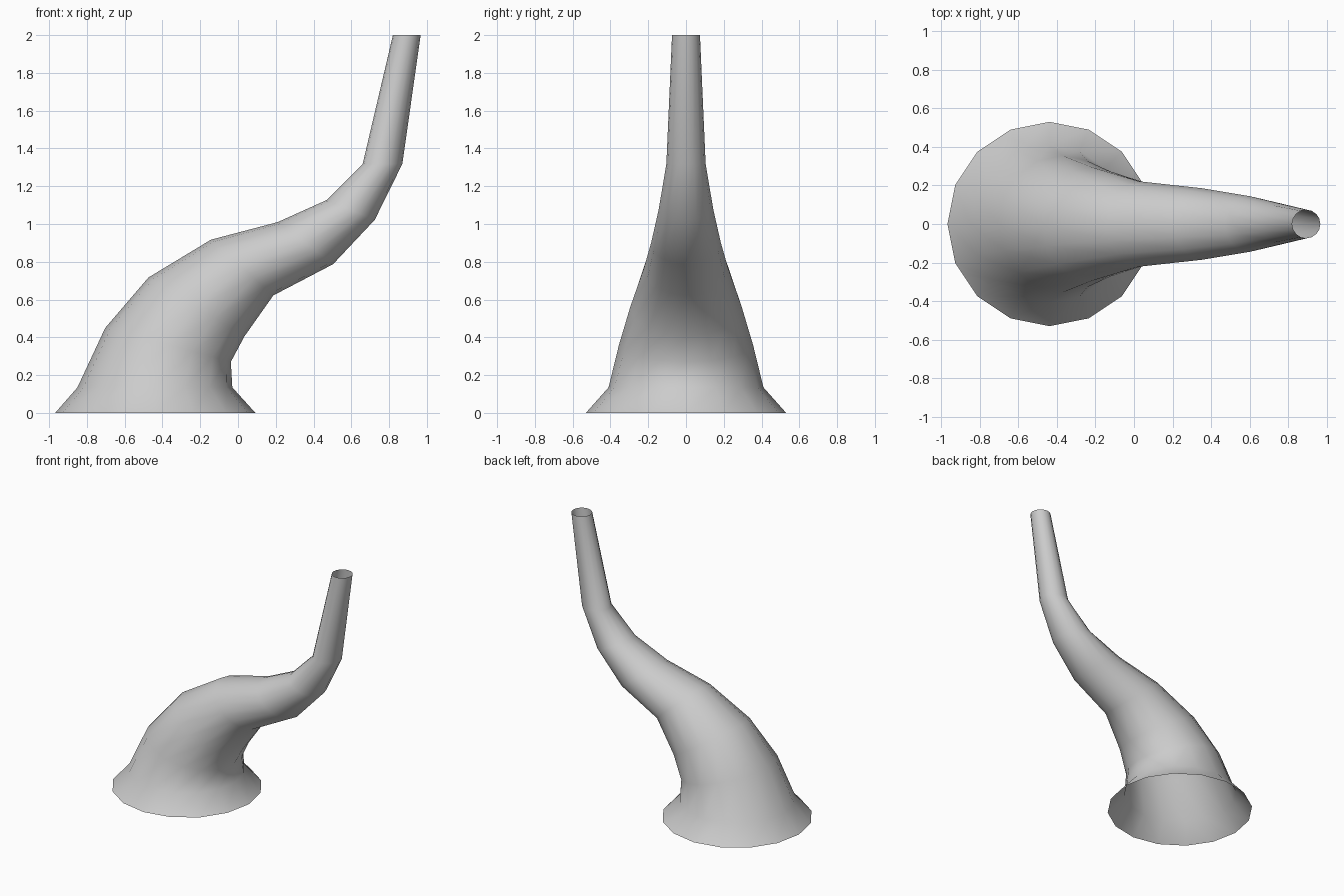
import bpy, bmesh
from math import sin, cos, tau

if "Cube" in bpy.data.objects:
    bpy.data.objects.remove(bpy.data.objects["Cube"])

SIDES = 16
# Each ring: outer-bend point (x, z), inner-bend point (x, z), half width in y
RINGS = [
    ((-0.968, 0.0), (0.092, 0.0), 0.53),
    ((-0.85, 0.135), (-0.03, 0.135), 0.41),
    ((-0.703, 0.45), (-0.038, 0.27), 0.355),
    ((-0.474, 0.717), (0.034, 0.405), 0.295),
    ((-0.143, 0.917), (0.187, 0.622), 0.222),
    ((0.21, 1.01), (0.503, 0.787), 0.185),
    ((0.47, 1.127), (0.724, 1.022), 0.145),
    ((0.66, 1.318), (0.87, 1.318), 0.104),
    ((0.82, 2.0), (0.967, 2.0), 0.074),
]

bm = bmesh.new()

# Circular cross-sections tilted along the bend
loops = []
for (ax, az), (bx, bz), w in RINGS:
    cx, cz = (ax + bx) / 2, (az + bz) / 2
    hx, hz = (bx - ax) / 2, (bz - az) / 2
    loops.append([bm.verts.new((cx + hx * cos(t), w * sin(t), cz + hz * cos(t)))
                  for t in (tau * i / SIDES for i in range(SIDES))])

# Open-ended skin between neighbouring rings
for lo, hi in zip(loops, loops[1:]):
    for i in range(SIDES):
        j = (i + 1) % SIDES
        bm.faces.new((lo[i], lo[j], hi[j], hi[i])).smooth = True

mesh = bpy.data.meshes.new("curved_horn")
bm.to_mesh(mesh)
bm.free()
horn = bpy.data.objects.new("curved_horn", mesh)
bpy.context.collection.objects.link(horn)
